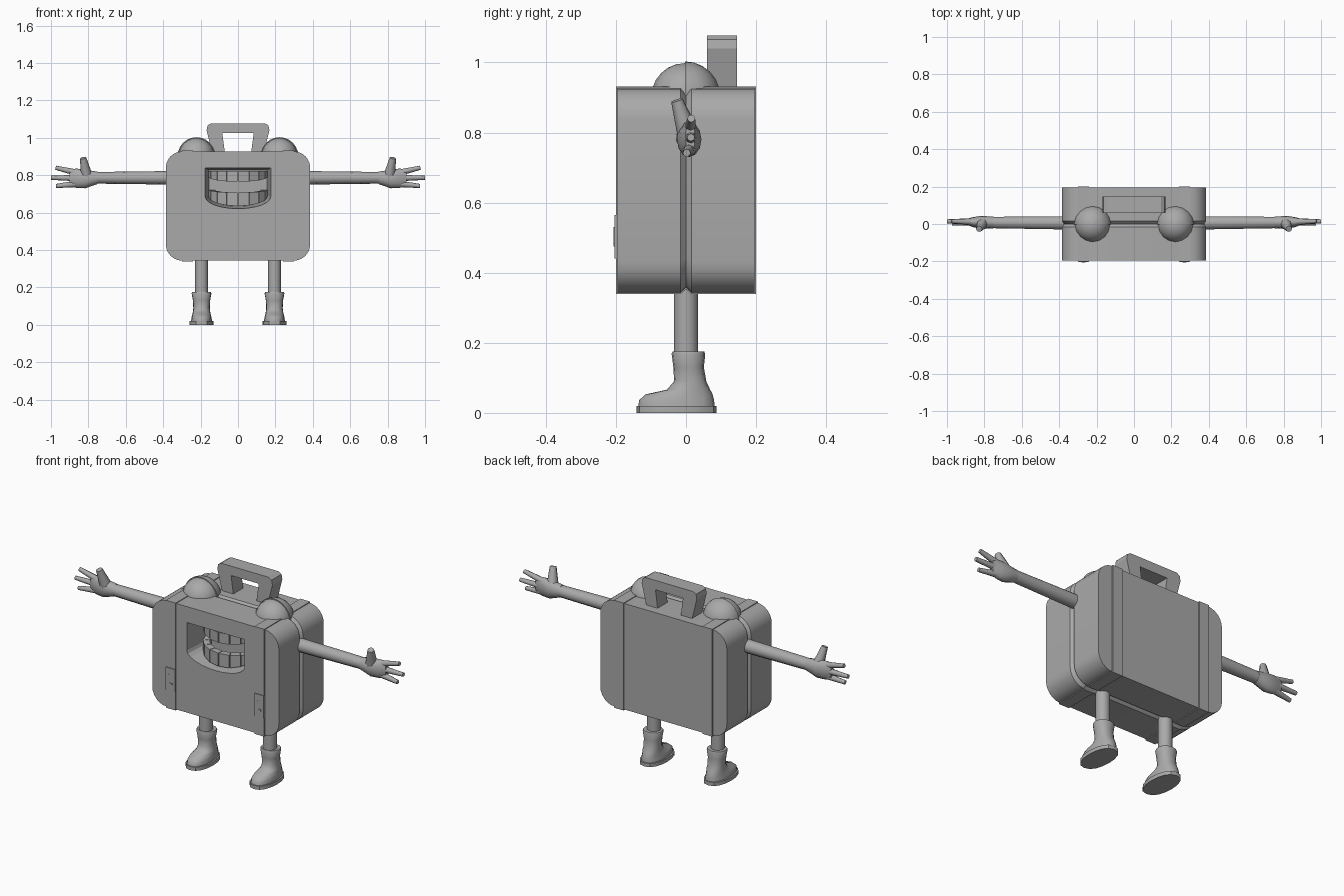
import bpy, bmesh
from math import sin, cos, pi, radians
from mathutils import Vector

if "Cube" in bpy.data.objects:
    bpy.data.objects.remove(bpy.data.objects["Cube"])

GREY = (0.4, 0.4, 0.4, 1)
mat = bpy.data.materials.new("plain grey")
mat.use_nodes = True
mat.diffuse_color = GREY
mat.node_tree.nodes["Principled BSDF"].inputs["Base Color"].default_value = GREY


def finish(name, bm, smooth=35):
    bmesh.ops.recalc_face_normals(bm, faces=bm.faces)
    me = bpy.data.meshes.new(name)
    bm.to_mesh(me)
    bm.free()
    me.materials.append(mat)
    ob = bpy.data.objects.new(name, me)
    bpy.context.collection.objects.link(ob)
    bpy.ops.object.select_all(action='DESELECT')
    ob.select_set(True)
    bpy.context.view_layer.objects.active = ob
    if smooth:
        bpy.ops.object.shade_smooth_by_angle(angle=radians(smooth))
    return ob


def loft(name, rings, smooth=35):
    """Skin a list of equal-length point rings and cap both ends."""
    bm = bmesh.new()
    vs = [[bm.verts.new(p) for p in ring] for ring in rings]
    n = len(vs[0])
    for a, b in zip(vs, vs[1:]):
        for i in range(n):
            j = (i + 1) % n
            bm.faces.new((a[i], a[j], b[j], b[i]))
    bm.faces.new(vs[0])
    bm.faces.new(vs[-1])
    return finish(name, bm, smooth)


def tube(name, p, q, r1, r2, n=8):
    p, q = Vector(p), Vector(q)
    d = (q - p).normalized()
    u = d.cross(Vector((0, 1, 0))).normalized()
    v = d.cross(u)
    turn = [2 * pi * i / n for i in range(n)]
    return loft(name, [[c + (u * cos(t) + v * sin(t)) * r for t in turn]
                       for c, r in ((p, r1), (q, r2))], 50)


def box(name, lo, hi):
    (x, y, z), (X, Y, Z) = lo, hi
    return loft(name, [[(x, y, h), (X, y, h), (X, Y, h), (x, Y, h)] for h in (z, Z)], 0)


# Case body: rounded box with a seam groove around the middle
def rounded_ring(y, inset, r=0.088, seg=6):
    hx, hz, zc = 0.386 - inset, 0.292 - inset, 0.635
    pts = []
    for k, (sx, sz) in enumerate(((1, 1), (-1, 1), (-1, -1), (1, -1))):
        for i in range(seg + 1):
            t = pi / 2 * (k + i / seg)
            pts.append((sx * (hx - r) + r * cos(t), y, zc + sz * (hz - r) + r * sin(t)))
    return pts


body = loft("case_body", [rounded_ring(y, i) for y, i in
            ((-0.195, 0), (-0.015, 0), (0, 0.014), (0.015, 0), (0.195, 0))], 25)

# Mouth: tapered opening with a curved lower edge
lower_lip = [(0.177 * cos(t), 0.685 - 0.065 * sin(t))
             for t in [pi * i / 12 for i in range(13)]]
outline = [(-0.177, 0.84), (0.177, 0.84)] + lower_lip
cutter = loft("mouth_cutter", [[(x * s, y, 0.74 + (z - 0.74) * s) for x, z in outline]
              for y, s in ((-0.22, 1.01), (-0.04, 0.88))], 0)
cutter.hide_render = True
mod = body.modifiers.new("mouth", 'BOOLEAN')
mod.operation, mod.solver, mod.object = 'DIFFERENCE', 'EXACT', cutter
bpy.ops.object.select_all(action='DESELECT')
body.select_set(True)
bpy.context.view_layer.objects.active = body
bpy.ops.object.modifier_apply(modifier="mouth")
bpy.data.objects.remove(cutter)


# Teeth: two arched rows
def teeth_row(name, z_edge, z_root, edge_drop, root_drop, count=8):
    bm = bmesh.new()
    for k in range(count):
        corners = []
        for t in (pi * (k + 0.03) / count, pi * (k + 0.97) / count):
            for rx, ry in ((0.158, 0.12), (0.125, 0.085)):
                corners.append((rx * cos(t), -0.05 - ry * sin(t), sin(t)))
        a, b, d, c = corners
        loop = (a, b, c, d)
        low = [bm.verts.new((x, y, z_edge - edge_drop * s)) for x, y, s in loop]
        high = [bm.verts.new((x, y, z_root - root_drop * s)) for x, y, s in loop]
        bm.faces.new(low)
        bm.faces.new(high)
        for i in range(4):
            j = (i + 1) % 4
            bm.faces.new((low[i], low[j], high[j], high[i]))
    finish(name, bm, 0)


teeth_row("upper_teeth", 0.79, 0.822, 0.025, 0)
teeth_row("lower_teeth", 0.722, 0.685, 0.015, 0.05)

# Handle: open trapezoid, upright on the lid
outer = [(-0.138, 0.92), (-0.168, 1.04), (-0.163, 1.066), (-0.145, 1.077)]
inner = [(-0.07, 0.92), (-0.084, 1.025)]
arch = outer + [(-x, z) for x, z in reversed(outer)]
hole = inner + [(-x, z) for x, z in reversed(inner)]
loft("handle", [[(x, y, z) for x, z in arch + hole[::-1]] for y in (0.06, 0.146)], 0)

for side, s in (("left", 1), ("right", -1)):
    # Strap that follows the groove at the seam
    half = [(0.016, 0.931), (0.2, 0.931), (0.2, 0.339), (0.016, 0.339)]
    prof = [(0, 0.917)] + half + [(0, 0.353)] + [(-y, z) for y, z in reversed(half)]
    loft(side + "_strap", [[(s * x, y, z) for y, z in prof] for x in (0.24, 0.3)], 0)

    # Buckle plate with a raised latch
    c = s * 0.27
    box(side + "_buckle", (c - 0.028, -0.204, 0.44), (c + 0.028, -0.199, 0.565))
    box(side + "_latch", (c - 0.01, -0.207, 0.475), (c + 0.012, -0.203, 0.485))
    box(side + "_latch_bar", (c - 0.01, -0.207, 0.475), (c - 0.004, -0.203, 0.53))

    # Eye with a slightly larger lid over its back half
    for part, r in (("eye", 0.096), ("eyelid", 0.101)):
        bm = bmesh.new()
        bmesh.ops.create_uvsphere(bm, u_segments=16, v_segments=12, radius=r)
        if part == "eyelid":
            cut = bmesh.ops.bisect_plane(bm, geom=bm.verts[:] + bm.edges[:] + bm.faces[:],
                                         plane_co=(0, 0, 0), plane_no=(0, 1, 0), clear_inner=True)
            rim = [e for e in cut["geom_cut"] if isinstance(e, bmesh.types.BMEdge)]
            bmesh.ops.contextual_create(bm, geom=rim)
        bmesh.ops.translate(bm, verts=bm.verts, vec=(s * 0.222, -0.003, 0.902))
        finish(f"{side}_{part}", bm, 40)

    # Arm, palm, fingers and thumb
    tube(side + "_arm", (s * 0.37, 0.006, 0.786), (s * 0.77, 0.008, 0.786), 0.036, 0.031, 14)
    palm = ((0.75, 0.008, 0.786, 0.031, 0.033), (0.78, 0.008, 0.783, 0.033, 0.04),
            (0.815, 0.009, 0.78, 0.035, 0.05), (0.86, 0.01, 0.783, 0.027, 0.052),
            (0.9, 0.012, 0.787, 0.014, 0.046))
    ring = [2 * pi * i / 12 for i in range(12)]
    loft(side + "_palm", [[(s * x, y + ry * cos(t), z + rz * sin(t)) for t in ring]
                          for x, y, z, ry, rz in palm], 50)
    fingers = {"upper_finger": ((0.87, 0.012, 0.815), (0.975, 0.015, 0.84), 0.017, 0.011),
               "middle_finger": ((0.87, 0.014, 0.785), (1.0, 0.014, 0.786), 0.017, 0.011),
               "lower_finger": ((0.87, 0.01, 0.753), (0.973, 0.002, 0.742), 0.017, 0.011),
               "thumb": ((0.81, 0.005, 0.8), (0.828, -0.026, 0.892), 0.031, 0.017)}
    for part, ((x, y, z), (X, Y, Z), r1, r2) in fingers.items():
        tube(f"{side}_{part}", (s * x, y, z), (s * X, Y, Z), r1, r2)

    # Leg
    tube(side + "_leg", (s * 0.195, 0, 0.15), (s * 0.195, 0, 0.36), 0.035, 0.035, 14)

    # Boot upper and sole, as stacked rounded outlines
    def outline_at(z, front, back, w):
        mid, hy = (front + back) / 2, (back - front) / 2
        pts = []
        for t in [2 * pi * i / 16 for i in range(16)]:
            cx, cy = cos(t), sin(t)
            pts.append((s * 0.195 + w * abs(cx) ** 0.8 * (1 if cx > 0 else -1),
                        mid + hy * cy, z))
        return pts

    boot = ((0.018, -0.136, 0.082, 0.056), (0.036, -0.134, 0.08, 0.054),
            (0.053, -0.115, 0.076, 0.05), (0.066, -0.055, 0.069, 0.047),
            (0.09, -0.034, 0.058, 0.044), (0.13, -0.036, 0.051, 0.046),
            (0.168, -0.041, 0.055, 0.053), (0.175, -0.038, 0.052, 0.05))
    loft(side + "_boot", [outline_at(*b) for b in boot], 50)
    loft(side + "_sole", [outline_at(z, -0.141, 0.087, 0.064) for z in (0, 0.02)])
